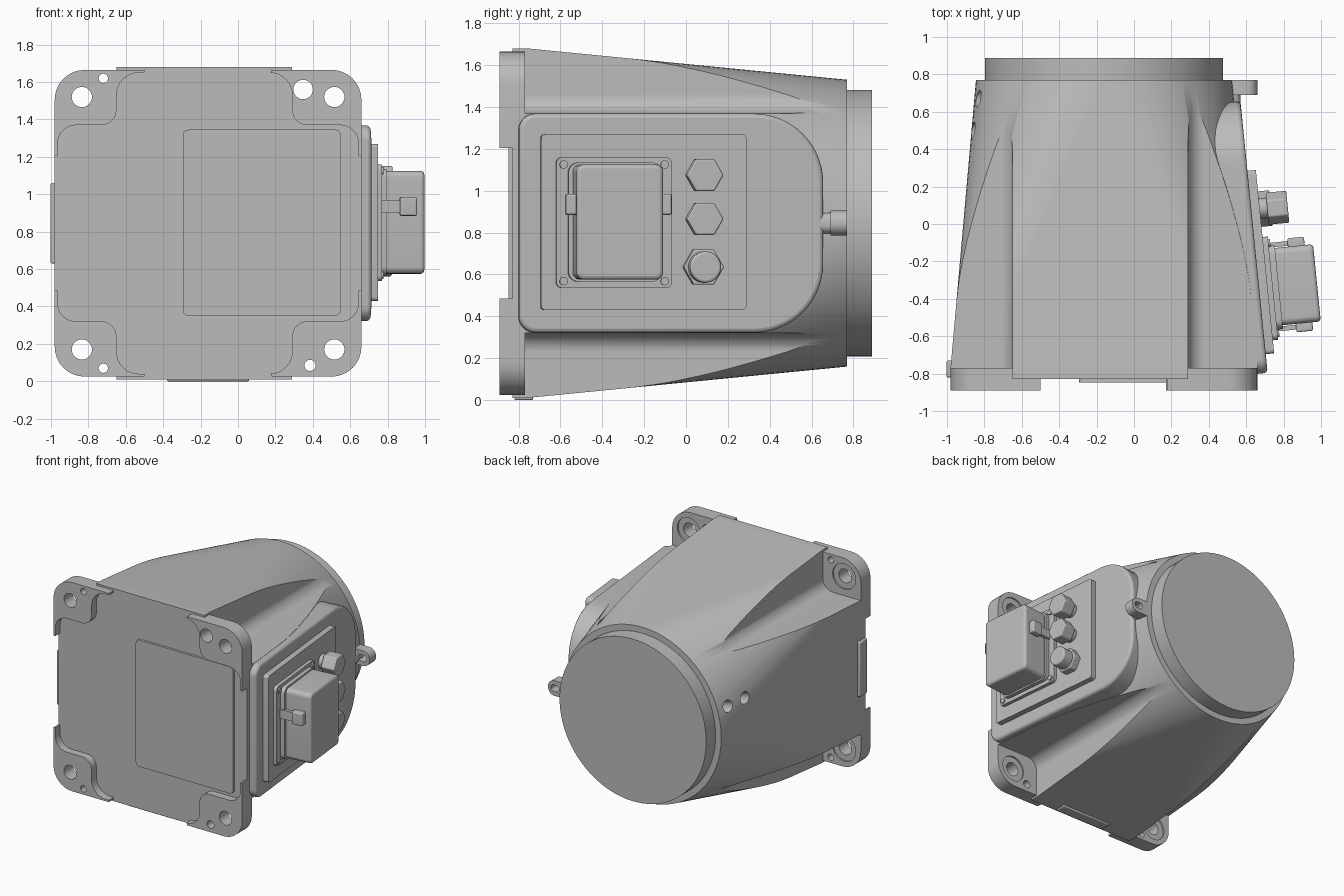
import bpy, bmesh, math
from mathutils import Matrix, Vector

cube = bpy.data.objects.get("Cube")
if cube:
    bpy.data.objects.remove(cube, do_unlink=True)

grey = bpy.data.materials.new("cast_grey")
grey.use_nodes = True
grey.diffuse_color = (0.5, 0.5, 0.5, 1)
grey.node_tree.nodes["Principled BSDF"].inputs["Base Color"].default_value = (0.5, 0.5, 0.5, 1)


def frame(origin, u, v, w):
    """Matrix whose columns are the profile axes u, v and the extrusion axis w."""
    m = Matrix((u, v, w)).transposed().to_4x4()
    m.translation = Vector(origin)
    return m


# Front frame: profile in x/z about the housing axis, extruded along y
FRONT = frame((-0.16, 0, 0.845), (1, 0, 0), (0, 0, 1), (0, 1, 0))
# Side frame: profile in y/z on the tilted side face, extruded outward
a = math.atan(0.1)
SIDE = frame((0.63, 0, 0), (-math.sin(a), math.cos(a), 0), (0, 0, 1),
             (math.cos(a), math.sin(a), 0))


def circle(u, v, r, n=32, turn=0.0):
    return [(u + r * math.cos(turn + 2 * math.pi * i / n),
             v + r * math.sin(turn + 2 * math.pi * i / n)) for i in range(n)]


def rounded(corners, n=8):
    """Polygon from (u, v, radius) corners, each replaced by an arc."""
    out = []
    for i, (u, v, r) in enumerate(corners):
        p = Vector((u, v))
        if r == 0:
            out.append((u, v))
            continue
        d0 = (Vector(corners[i - 1][:2]) - p).normalized()
        d1 = (Vector(corners[(i + 1) % len(corners)][:2]) - p).normalized()
        centre = p + (d0 + d1) * r          # corners are right angles
        for k in range(n + 1):
            t = math.pi / 2 * k / n
            q = centre - d1 * r * math.cos(t) - d0 * r * math.sin(t)
            out.append((q.x, q.y))
    return out


def rect(u0, u1, v0, v1, r=0.0):
    return rounded([(u0, v0, r), (u1, v0, r), (u1, v1, r), (u0, v1, r)])


def add_object(name, bm, bevel=0.0):
    bmesh.ops.recalc_face_normals(bm, faces=bm.faces)
    mesh = bpy.data.meshes.new(name)
    bm.to_mesh(mesh)
    bm.free()
    ob = bpy.data.objects.new(name, mesh)
    mesh.materials.append(grey)
    bpy.context.collection.objects.link(ob)
    if bevel:
        mod = ob.modifiers.new("soft_edges", 'BEVEL')
        mod.width, mod.segments, mod.angle_limit = bevel, 3, math.radians(50)
    return ob


def prism(name, pts, lo, hi, mat, bevel=0.0):
    bm = bmesh.new()
    rings = [[bm.verts.new(mat @ Vector((u, v, w))) for u, v in pts] for w in (lo, hi)]
    for ring in rings:
        bm.faces.new(ring)
    for i in range(len(pts)):
        j = (i + 1) % len(pts)
        bm.faces.new((rings[0][i], rings[0][j], rings[1][j], rings[1][i]))
    return add_object(name, bm, bevel)


def activate(ob):
    bpy.ops.object.select_all(action='DESELECT')
    ob.select_set(True)
    bpy.context.view_layer.objects.active = ob


def cut(ob, pts, lo, hi, mat):
    cutter = prism("cutter", pts, lo, hi, mat)
    cutter.hide_render = True
    mod = ob.modifiers.new("cut", 'BOOLEAN')
    mod.operation, mod.solver, mod.object = 'DIFFERENCE', 'EXACT', cutter
    activate(ob)
    bpy.ops.object.modifier_apply(modifier=mod.name)
    bpy.data.objects.remove(cutter, do_unlink=True)


# Main housing: square front blending into a round back
bm = bmesh.new()
sections = [(rect(-0.82, 0.82, -0.835, 0.835, 0.16), (-0.83, -0.76)),
            (circle(0, 0, 0.685, 96), (0.63, 0.77))]
for pts, depths in sections:
    for w in depths:
        for u, v in pts:
            bm.verts.new(FRONT @ Vector((u, v, w)))
bmesh.ops.convex_hull(bm, input=bm.verts)
bmesh.ops.dissolve_limit(bm, angle_limit=0.005, verts=bm.verts, edges=bm.edges)
body = add_object("housing_body", bm)

# Corner pockets and mounting feet with bolt holes
small_holes = {(-1, 1): (-0.56, 0.775, 0.025), (1, 1): (0.508, 0.715, 0.052),
               (-1, -1): (-0.56, -0.775, 0.025), (1, -1): (0.545, -0.76, 0.03)}
for (sx, sz), (hu, hv, hr) in small_holes.items():
    inner = 0.45 if sx > 0 else 0.49
    pocket = rounded([(inner, 0.525, 0.09), (1.2, 0.525, 0), (1.2, 1.2, 0), (inner, 1.2, 0)])
    cut(body, [(sx * u, sz * v) for u, v in pocket], -1, 0.76, FRONT)
    outline = rounded([(0.34, 0.82, 0), (0.82, 0.82, 0.16), (0.82, 0.36, 0), (0.805, 0.36, 0),
                       (0.805, 0.525, 0.1), (inner, 0.525, 0.08), (inner, 0.805, 0.12),
                       (0.34, 0.805, 0)])
    side = "left" if sx > 0 else "right"
    level = "upper" if sz > 0 else "lower"
    foot = prism(f"mounting_foot_{level}_{side}", [(sx * u, sz * v) for u, v in outline],
                 -0.89, -0.77, FRONT)
    bolt = (sx * 0.675, sz * 0.675)
    cut(foot, circle(*bolt, 0.1), -0.782, -0.7, FRONT)
    cut(foot, circle(*bolt, 0.054), -1, -0.7, FRONT)
    cut(foot, circle(hu, hv, hr, 24), -1, -0.7, FRONT)

# Two drilled holes in the rounded flank
t = math.radians(17)
RADIAL = frame((-0.16, 0, 0.845), (0, 1, 0), (math.sin(t), 0, math.cos(t)),
               (-math.cos(t), 0, math.sin(t)))
for y in (0.5, 0.67):
    cut(body, circle(y, 0, 0.045, 24), 0.6, 0.9, RADIAL)
body.modifiers.new("even_shading", 'WEIGHTED_NORMAL').keep_sharp = True

# Back spigot, front cover panel and thin edge plates
prism("back_spigot", circle(0, 0, 0.637, 96), 0.75, 0.888, FRONT)
prism("front_panel", rect(-0.135, 0.71, -0.495, 0.5, 0.03), -0.82, -0.848, FRONT)
prism("flank_plate", rect(-0.842, -0.78, -0.215, 0.215), -0.82, -0.73, FRONT, 0.008)
prism("bottom_plate", rect(-0.22, 0.22, -0.845, -0.8), -0.82, -0.73, FRONT, 0.008)

# Side boss, rounded at the back, with its cover plate
boss = rounded([(-0.80, 0.322, 0.08), (0.66, 0.322, 0.33), (0.66, 1.368, 0.33),
                (-0.80, 1.368, 0.08)], 14)
prism("side_boss", boss, -0.3, 0.005, SIDE, 0.02)
prism("cover_plate", rect(-0.70, 0.285, 0.43, 1.27, 0.02), 0, 0.05, SIDE)

# Connector: base, collar, hood, latches and screws
prism("connector_base", rect(-0.63, -0.075, 0.535, 1.16, 0.03), 0.04, 0.078, SIDE)
for y in (-0.595, -0.11):
    for z in (0.568, 1.125):
        prism("base_screw", circle(y, z, 0.02, 16), 0.07, 0.088, SIDE)
prism("connector_collar", rect(-0.575, -0.125, 0.565, 1.135, 0.05), 0.07, 0.11, SIDE)
prism("connector_hood", rect(-0.555, -0.14, 0.575, 1.125, 0.035), 0.1, 0.315, SIDE, 0.018)
for y0, y1 in ((-0.6, -0.545), (-0.15, -0.095)):
    prism("latch_block", rect(y0, y1, 0.885, 0.985, 0.01), 0.18, 0.27, SIDE, 0.01)
    prism("latch_foot", rect(y0 + 0.015, y1 - 0.015, 0.9, 0.97), 0.08, 0.2, SIDE)

# Hex plugs and the round capped gland
for z in (1.075, 0.865):
    prism("hex_plug_neck", circle(0.078, z, 0.055, 24), 0.04, 0.1, SIDE)
    prism("hex_plug", circle(0.073, z, 0.088, 6), 0.09, 0.2, SIDE, 0.008)
prism("gland_nut", circle(0.075, 0.635, 0.097, 6), 0.04, 0.11, SIDE, 0.006)
prism("gland_cap", circle(0.075, 0.635, 0.075, 32), 0.1, 0.2, SIDE, 0.012)

# Lifting eye at the back edge
eye = prism("lifting_eye", rect(0.62, 0.82, -0.058, 0.06, 0.055), 0.69, 0.77, FRONT)
cut(eye, rect(0.725, 0.795, -0.024, 0.026, 0.023), 0.6, 0.8, FRONT)
prism("lifting_eye_root", rect(0.55, 0.73, -0.05, 0.05, 0.04), 0.62, 0.75, FRONT, 0.02)

for ob in bpy.context.collection.objects:
    if ob.type == 'MESH' and grey.name in ob.data.materials:
        activate(ob)
        bpy.ops.object.shade_smooth_by_angle(angle=math.radians(30))
